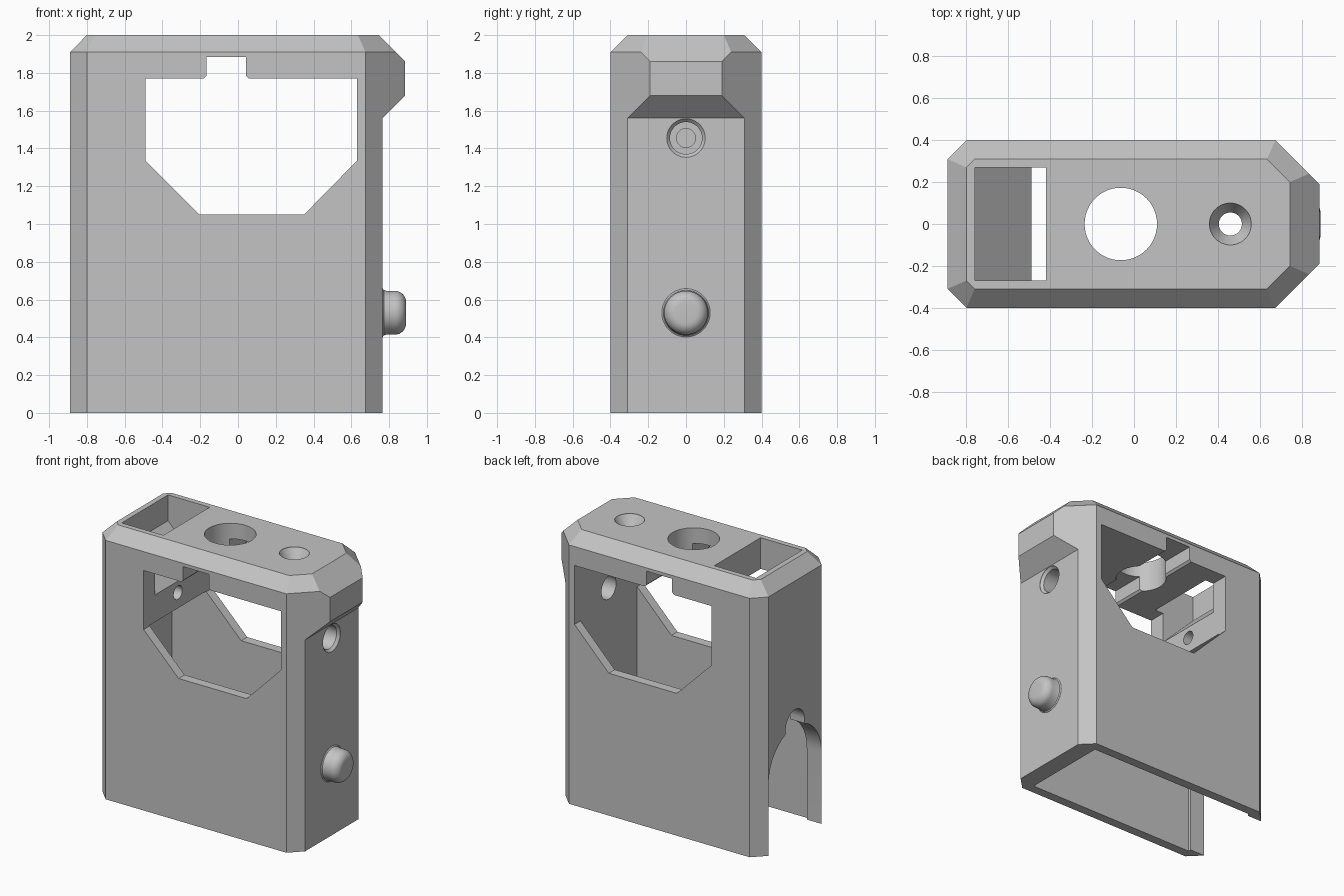
import bpy, bmesh, math
from mathutils import Matrix, Vector

cube = bpy.data.objects.get("Cube")
if cube:
    bpy.data.objects.remove(cube, do_unlink=True)

grey = bpy.data.materials.new("plain grey")
grey.use_nodes = True
colour = (0.55, 0.55, 0.55, 1)
grey.diffuse_color = colour
grey.node_tree.nodes["Principled BSDF"].inputs["Base Color"].default_value = colour


def make(name, bm):
    bmesh.ops.recalc_face_normals(bm, faces=bm.faces)
    mesh = bpy.data.meshes.new(name)
    bm.to_mesh(mesh)
    bm.free()
    mesh.materials.append(grey)
    ob = bpy.data.objects.new(name, mesh)
    bpy.context.collection.objects.link(ob)
    return ob


def prism(name, points, half):
    """Outline in x and z, extruded from -half to half along y."""
    bm = bmesh.new()
    face = bm.faces.new([bm.verts.new((x, -half, z)) for x, z in points])
    ext = bmesh.ops.extrude_face_region(bm, geom=[face])["geom"]
    bmesh.ops.translate(bm, vec=(0, 2 * half, 0),
                        verts=[v for v in ext if isinstance(v, bmesh.types.BMVert)])
    return make(name, bm)


def lathe(name, profile, centre, axis, steps=48):
    """Revolve (radius, distance) pairs around an axis through centre."""
    bm = bmesh.new()
    rings = [[bm.verts.new((r * math.cos(math.tau * i / steps),
                            r * math.sin(math.tau * i / steps), h))
              for i in range(steps)] for r, h in profile]
    for a, b in zip(rings, rings[1:]):
        for i in range(steps):
            j = (i + 1) % steps
            bm.faces.new((a[i], a[j], b[j], b[i]))
    bm.faces.new(rings[0])
    bm.faces.new(rings[-1])
    turn = Vector((0, 0, 1)).rotation_difference(Vector(axis)).to_matrix().to_4x4()
    bm.transform(Matrix.Translation(centre) @ turn)
    return make(name, bm)


def boolean(target, cutter, operation="DIFFERENCE"):
    mod = target.modifiers.new("cut", "BOOLEAN")
    mod.object, mod.operation, mod.solver = cutter, operation, "EXACT"
    bpy.context.view_layer.update()
    graph = bpy.context.evaluated_depsgraph_get()
    mesh = bpy.data.meshes.new_from_object(target.evaluated_get(graph))
    target.modifiers.clear()
    target.data = mesh
    bpy.data.objects.remove(cutter, do_unlink=True)


# Outer shell: chamfered block, hulled from its mirrored corner points
corners = [(-.89, .31, 0), (-.8, .4, 0), (.675, .4, 0), (.885, .19, 0),
           (-.89, .31, 1.91), (-.8, .4, 1.91), (.675, .4, 1.91),
           (.835, .24, 1.91), (.885, .19, 1.86),
           (-.8, .27, 2), (-.76, .31, 2), (.635, .31, 2), (.745, .2, 2)]
bm = bmesh.new()
for x, y, z in corners:
    for side in (1, -1):
        bm.verts.new((x, y * side, z))
bmesh.ops.convex_hull(bm, input=bm.verts[:])
bmesh.ops.dissolve_limit(bm, angle_limit=0.01, verts=bm.verts[:], edges=bm.edges[:])
housing = make("housing", bm)

# Undercut below the overhanging lip
boolean(housing, prism("lip_cutter", [(.765, -.1), (.765, 1.56), (1, 1.795), (1, -.1)], .6))

# Interior, leaving a solid block at the upper end
boolean(housing, prism("interior_cutter", [
    (-.77, -.1), (-.77, 1.34), (-.49, 1.34), (-.49, 1.77), (.63, 1.77), (.63, -.1)], .33))

# Window through front and back with a notch at the top
boolean(housing, prism("window_cutter", [
    (-.49, 1.77), (-.182, 1.77), (-.167, 1.785), (-.167, 1.885), (.042, 1.885),
    (.042, 1.785), (.057, 1.77), (.63, 1.77), (.63, 1.335), (.35, 1.05),
    (-.205, 1.05), (-.49, 1.335)], .6))

# Top pocket with sloping floor
boolean(housing, prism("pocket_cutter", [
    (-.76, 2.1), (-.76, 1.81), (-.42, 1.47), (-.42, 2.1)], .27))

# Holes in the roof
boolean(housing, lathe("round_hole_cutter", [(.173, 1.6), (.173, 2.1)], (-.063, 0, 0), (0, 0, 1)))
boolean(housing, lathe("screw_hole_cutter", [
    (.055, 1.6), (.055, 1.92), (.1, 1.995), (.1, 2.1)], (.46, 0, 0), (0, 0, 1)))

# Side hole and the blind hole opposite it
boolean(housing, lathe("side_hole_cutter", [
    (.085, .5), (.085, .745), (.102, .763), (.102, .9)], (0, 0, 1.455), (1, 0, 0)))
boolean(housing, lathe("blind_hole_cutter", [(.05, -.7), (.05, -.4)], (0, 0, 1.455), (1, 0, 0)))


# Arched end slot with a narrow rounded top
def arch(name, radius, height):
    steps = 32
    outline = [(radius, -.1)]
    outline += [(radius * math.cos(math.pi * i / steps),
                 height + radius * math.sin(math.pi * i / steps)) for i in range(steps + 1)]
    outline.append((-radius, -.1))
    ob = prism(name, outline, .2)
    ob.data.transform(Matrix.Translation((-.9, 0, 0)) @ Matrix.Rotation(math.pi / 2, 4, "Z"))
    return ob


boolean(housing, arch("wide_slot_cutter", .308, .53))
boolean(housing, arch("narrow_slot_cutter", .11, .85))

# Rounded knob on the side with a flared foot
profile = [(.128, .755), (.128, .766), (.12, .772), (.116, .785)]
for i in range(9):
    a = math.pi / 2 * i / 8
    profile.append((.056 + .06 * math.cos(a), .83 + .06 * math.sin(a)))
knob = lathe("side_knob", profile, (0, 0, .53), (1, 0, 0))

for ob in (housing, knob):
    bpy.ops.object.select_all(action="DESELECT")
    ob.select_set(True)
    bpy.context.view_layer.objects.active = ob
    bpy.ops.object.shade_smooth_by_angle(angle=math.radians(30))
